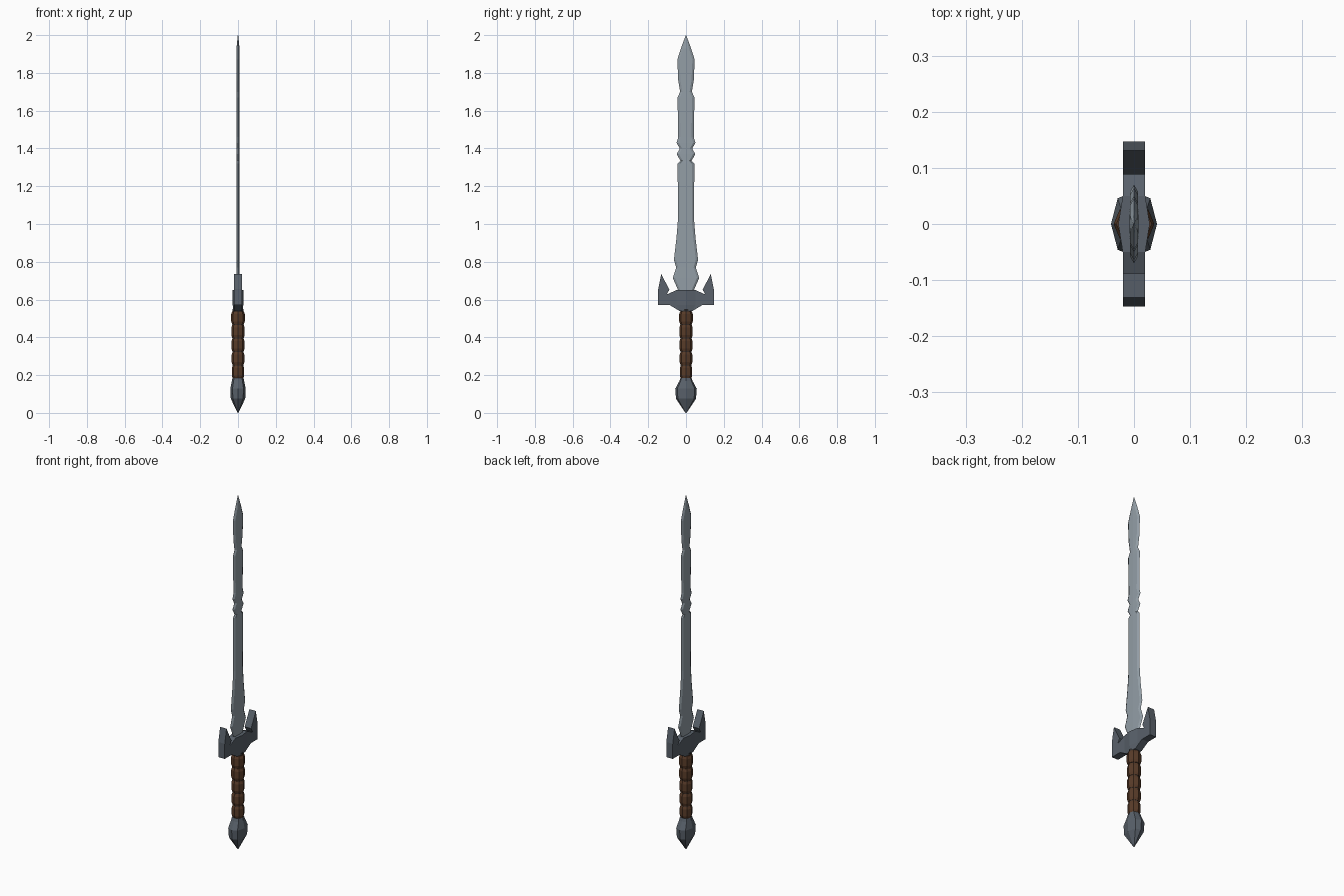
import bpy, bmesh
from math import cos, sin, pi

if "Cube" in bpy.data.objects:
    bpy.data.objects.remove(bpy.data.objects["Cube"])


def material(name, rgb):
    m = bpy.data.materials.new(name)
    m.diffuse_color = (*rgb, 1)
    m.use_nodes = True
    m.node_tree.nodes["Principled BSDF"].inputs["Base Color"].default_value = m.diffuse_color
    return m


STEEL = material("steel", (0.29, 0.34, 0.38))
IRON = material("dark_iron", (0.10, 0.12, 0.145))
LEATHER = material("leather", (0.10, 0.045, 0.022))
DARK = material("dark_wrap", (0.03, 0.028, 0.028))


def finish(name, bm, mat):
    bmesh.ops.remove_doubles(bm, verts=bm.verts, dist=1e-5)
    bmesh.ops.recalc_face_normals(bm, faces=bm.faces)
    me = bpy.data.meshes.new(name)
    bm.to_mesh(me)
    bm.free()
    me.materials.append(mat)
    ob = bpy.data.objects.new(name, me)
    bpy.context.collection.objects.link(ob)
    return ob


def loft(name, rings, mat):
    """Skin a list of equal-length closed rings and cap both ends."""
    bm = bmesh.new()
    vs = [[bm.verts.new(p) for p in r] for r in rings]
    n = len(vs[0])
    for a, b in zip(vs, vs[1:]):
        for i in range(n):
            j = (i + 1) % n
            bm.faces.new((a[i], a[j], b[j], b[i]))
    bm.faces.new(vs[0])
    bm.faces.new(vs[-1])
    return finish(name, bm, mat)


def octagon(z, rx, ry):
    return [(rx * cos(k * pi / 4), ry * sin(k * pi / 4), z) for k in range(8)]


# Blade: notched outline, flat faces with bevelled cutting edges
outline = [(0.60, 0.035), (0.65, 0.042), (0.715, 0.070), (0.77, 0.052),
           (0.81, 0.064), (0.93, 0.050), (1.02, 0.043), (1.32, 0.044),
           (1.335, 0.030), (1.37, 0.049), (1.40, 0.033), (1.43, 0.050),
           (1.46, 0.041), (1.67, 0.045), (1.70, 0.031), (1.76, 0.041),
           (1.87, 0.046), (1.93, 0.027), (2.0, 0.0008)]
rings = []
for z, w in outline:
    inner = max(w - 0.012, w * 0.5)
    t = 0.007 if z < 1.95 else 0.001
    c = t * 1.15
    rings.append([(0, -w, z), (t, -inner, z), (c, 0, z), (t, inner, z),
                  (0, w, z), (-t, inner, z), (-c, 0, z), (-t, -inner, z)])
loft("blade", rings, STEEL)

# Crossguard: half profile mirrored, extruded across the thickness
half = [(0.035, 0.54), (0.085, 0.57), (0.147, 0.57), (0.147, 0.655),
        (0.131, 0.735), (0.088, 0.652), (0.102, 0.627), (0.05, 0.65)]
profile = half + [(-y, z) for y, z in reversed(half)]
bm = bmesh.new()
face = bm.faces.new([bm.verts.new((-0.02, y, z)) for y, z in profile])
ext = bmesh.ops.extrude_face_region(bm, geom=[face])
bmesh.ops.translate(bm, vec=(0.04, 0, 0),
                    verts=[v for v in ext["geom"] if isinstance(v, bmesh.types.BMVert)])
finish("crossguard", bm, IRON)

# Ridged block in the middle of the guard


def block(z, x, y):
    return [(x, 0, z), (0.02, y, z), (-0.02, y, z),
            (-x, 0, z), (-0.02, -y, z), (0.02, -y, z)]


loft("guard_block", [block(0.54, 0.024, 0.034), block(0.57, 0.028, 0.05),
                     block(0.65, 0.028, 0.05)], IRON)

# Grip core and leather rolls
loft("grip_core", [octagon(0.16, 0.028, 0.028), octagon(0.55, 0.028, 0.028)], DARK)
rolls, start, step = 5, 0.183, 0.0715
for i in range(rolls):
    z0, z1 = start + i * step, start + (i + 1) * step - 0.003
    r = 0.033 + 0.0008 * i
    loft(f"grip_roll_{i + 1}",
         [octagon(z0, r - 0.005, r - 0.005), octagon(z0 + 0.015, r, r),
          octagon(z1 - 0.015, r, r), octagon(z1, r - 0.005, r - 0.005)], LEATHER)

# Pommel: faceted, tapering to a point at the bottom


def pommel_ring(z, s, sx=None):
    sx = sx or s
    half = [(0.041, 0), (0.029, 0.046), (0, 0.057), (-0.029, 0.046)]
    return [(x * sx, y * s, z) for x, y in half + [(-x, -y) for x, y in half]]


loft("pommel", [pommel_ring(0, 0.05), pommel_ring(0.075, 0.93),
                pommel_ring(0.128, 1.0), pommel_ring(0.168, 0.62, 0.8),
                pommel_ring(0.185, 0.52, 0.72)], IRON)
